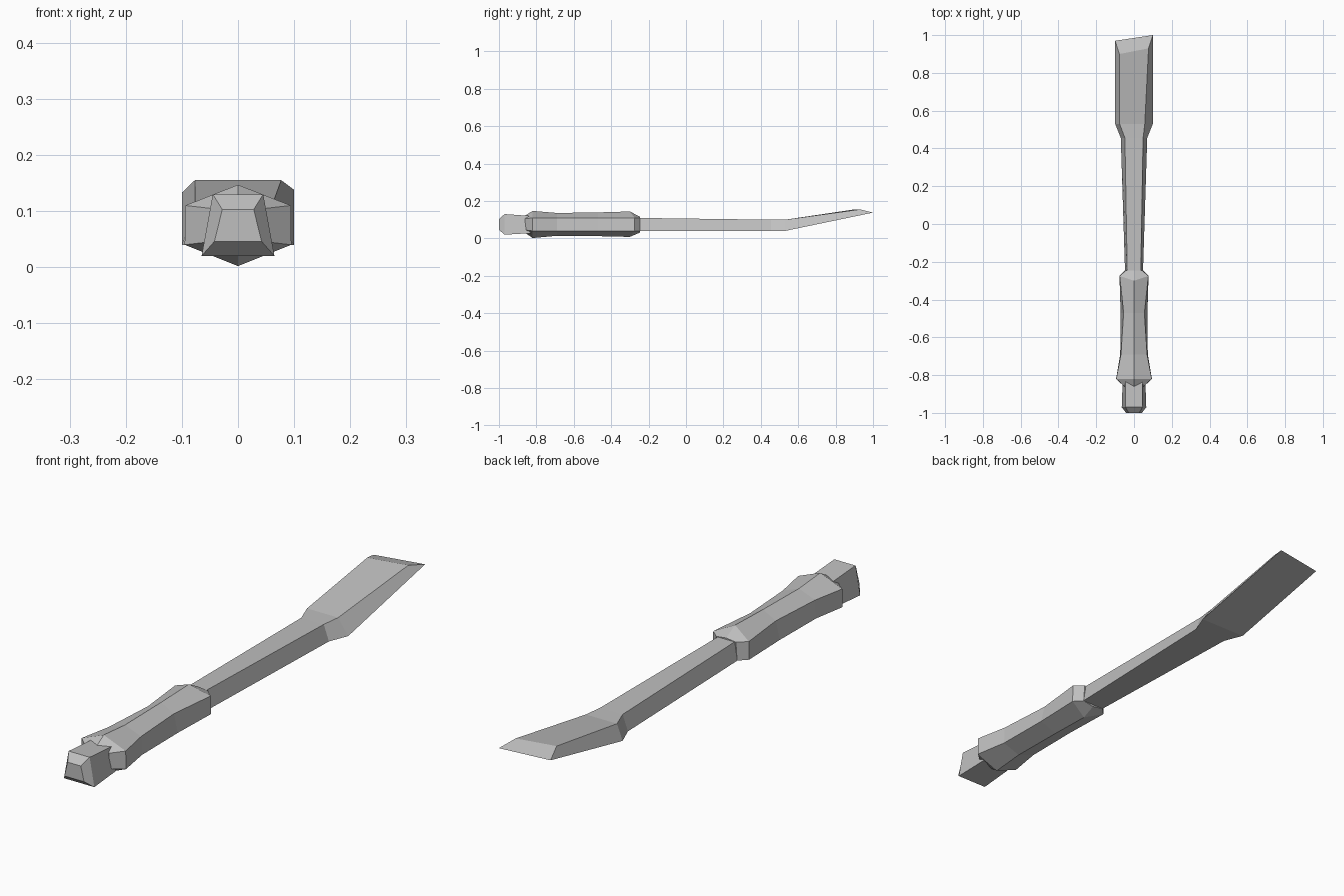
import bpy
import bmesh

cube = bpy.data.objects.get("Cube")
if cube:
    bpy.data.objects.remove(cube, do_unlink=True)

grey = bpy.data.materials.new("plain_grey")
grey.use_nodes = True
colour = (0.52, 0.52, 0.52, 1)
grey.diffuse_color = colour
grey.node_tree.nodes["Principled BSDF"].inputs["Base Color"].default_value = colour


def loft(name, rings):
    """Skin a row of matching cross-sections and cap both ends."""
    bm = bmesh.new()
    rows = [[bm.verts.new(p) for p in ring] for ring in rings]
    count = len(rows[0])
    for a, b in zip(rows, rows[1:]):
        for i in range(count):
            j = (i + 1) % count
            bm.faces.new((a[i], a[j], b[j], b[i]))
    bm.faces.new(rows[0])
    bm.faces.new(rows[-1])
    bmesh.ops.recalc_face_normals(bm, faces=bm.faces)
    mesh = bpy.data.meshes.new(name)
    bm.to_mesh(mesh)
    bm.free()
    mesh.materials.append(grey)
    obj = bpy.data.objects.new(name, mesh)
    bpy.context.collection.objects.link(obj)
    return obj


def trapezoid(y, low, high, z0, z1):
    return [(-low, y, z0), (low, y, z0), (high, y, z1), (-high, y, z1)]


def hexagon(y, low, high, z0, z1, ridge_y=None, side0=0.04, side1=0.11):
    ry = y if ridge_y is None else ridge_y
    return [(0, ry, z0), (low, y, side0), (high, y, side1),
            (0, ry, z1), (-high, y, side1), (-low, y, side0)]


# Shaft flaring into a bent blade with a skewed cutting edge
loft("shaft_and_blade", [
    trapezoid(-0.30, 0.046, 0.035, 0.04, 0.11),
    trapezoid(0.455, 0.07, 0.048, 0.04, 0.10),
    [(-0.1, 0.53, 0.04), (0.1, 0.53, 0.04),
     (0.057, 0.53, 0.10), (-0.076, 0.53, 0.10)],
    [(-0.1, 0.97, 0.133), (0.1, 1.0, 0.138),
     (0.077, 0.93, 0.155), (-0.077, 0.9, 0.155)],
])

# Ridged grip with a waist
loft("handle", [
    hexagon(-0.86, 0.052, 0.05, 0.03, 0.122, side0=0.045, side1=0.105),
    hexagon(-0.82, 0.095, 0.094, 0.002, 0.147),
    hexagon(-0.69, 0.073, 0.069, 0.014, 0.136),
    hexagon(-0.47, 0.071, 0.055, 0.012, 0.139),
    hexagon(-0.275, 0.077, 0.076, 0.008, 0.144, ridge_y=-0.3),
    hexagon(-0.245, 0.047, 0.042, 0.032, 0.115),
])

# Striking cap at the butt end
loft("striking_cap", [
    trapezoid(-0.83, 0.06, 0.045, 0.028, 0.12),
    trapezoid(-0.97, 0.065, 0.045, 0.02, 0.13),
    trapezoid(-1.0, 0.042, 0.028, 0.046, 0.103),
])
